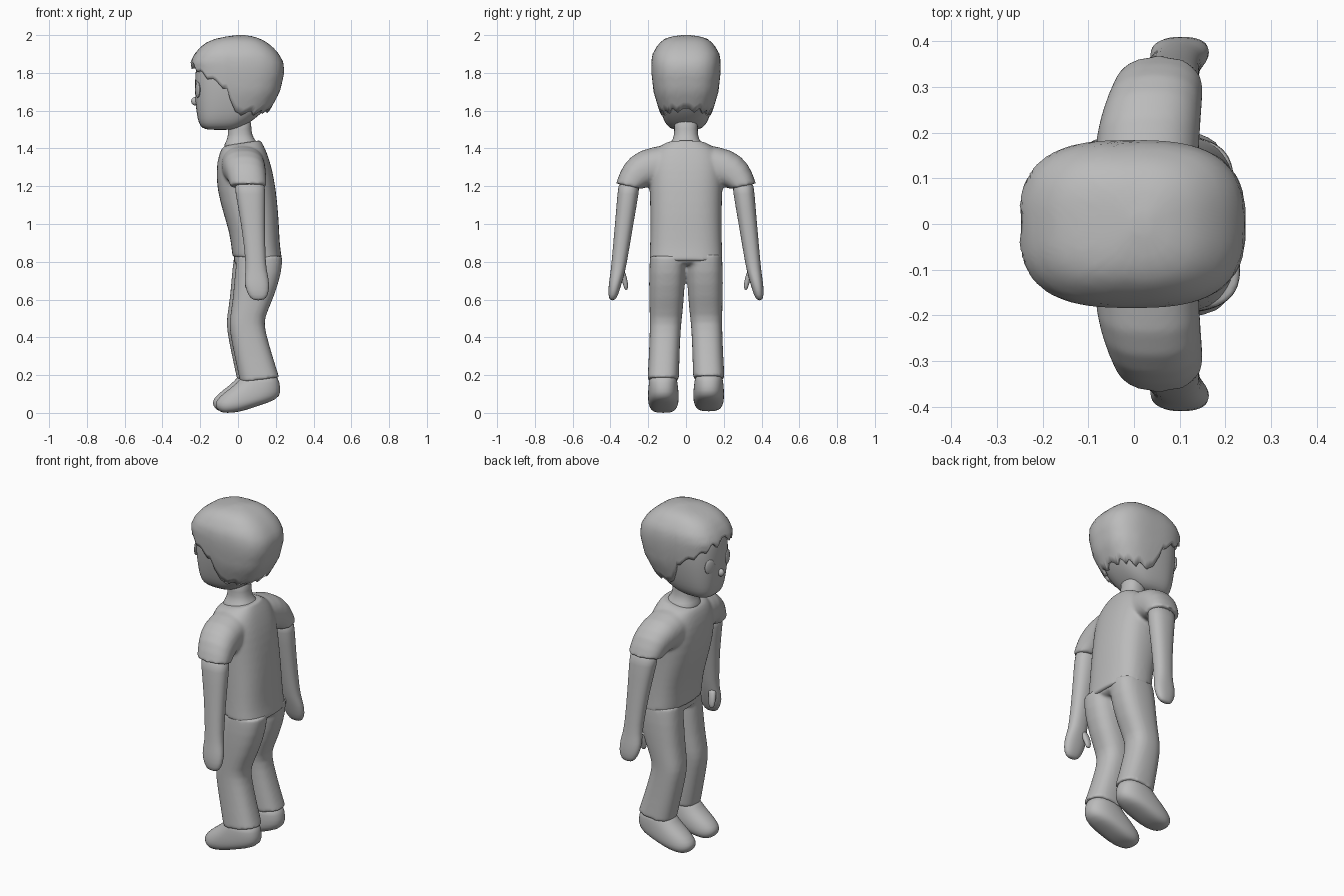
import bpy, bmesh, math
from mathutils import Vector

if "Cube" in bpy.data.objects:
    bpy.data.objects.remove(bpy.data.objects["Cube"])

clay = bpy.data.materials.new("plain grey")
clay.use_nodes = True
clay.diffuse_color = (0.5, 0.5, 0.5, 1)
clay.node_tree.nodes["Principled BSDF"].inputs["Base Color"].default_value = (0.5, 0.5, 0.5, 1)


def unit_curve(a, n):
    """Point on a rounded-box outline at angle a."""
    c, s = math.cos(a), math.sin(a)
    return math.copysign(abs(c) ** (2 / n), c), math.copysign(abs(s) ** (2 / n), s)


def loft(bm, sections, n=2.3, segs=24, slope=(0, 0), mirror=1, shift=(0, 0, 0), sharp=False):
    """Skin sections (z, x0, x1, y0, y1, tilt); slope tips the first and last ring."""
    crease = bm.edges.layers.float.get("crease_edge") or bm.edges.layers.float.new("crease_edge")
    rings = []
    for k, (z, x0, x1, y0, y1, *tilt) in enumerate(sections):
        t = math.radians(tilt[0]) if tilt else 0
        lean = slope[0] if k == 0 else slope[1] if k == len(sections) - 1 else 0
        ring = []
        for i in range(segs):
            u, v = unit_curve(math.tau * i / segs, n)
            x, w = u * (x1 - x0) / 2, v * (y1 - y0) / 2
            p = Vector(((x0 + x1) / 2 + x,
                        mirror * ((y0 + y1) / 2 + w * math.cos(t)),
                        z + w * math.sin(t) + lean * x))
            ring.append(bm.verts.new(p + Vector(shift)))
        rings.append(ring)
    for a, b in zip(rings, rings[1:]):
        for i in range(segs):
            j = (i + 1) % segs
            bm.faces.new((a[i], a[j], b[j], b[i]))
    for ring in (rings[0], rings[-1]):
        cap = bm.faces.new(ring)
        if sharp:
            for e in cap.edges:
                e[crease] = 1


def finish(name, bm, subdivide=1, voxel=0):
    bmesh.ops.recalc_face_normals(bm, faces=bm.faces)
    mesh = bpy.data.meshes.new(name)
    bm.to_mesh(mesh)
    bm.free()
    mesh.materials.append(clay)
    mesh.shade_smooth()
    ob = bpy.data.objects.new(name, mesh)
    bpy.context.scene.collection.objects.link(ob)
    if subdivide:
        ob.modifiers.new("round", 'SUBSURF').levels = subdivide
        ob.modifiers["round"].render_levels = subdivide
    if voxel:
        m = ob.modifiers.new("fuse", 'REMESH')
        m.mode, m.voxel_size, m.use_smooth_shade = 'VOXEL', voxel, True
        s = ob.modifiers.new("relax", 'SMOOTH')
        s.factor, s.iterations = 0.5, 8
    return ob


def wide(rows):
    """Expand (z, x0, x1, half width) to a centred section."""
    return [(z, x0, x1, -w, w) for z, x0, x1, w in rows]


# Shirt: body and short sleeves fused
bm = bmesh.new()
loft(bm, wide([(.815, -.03, .236, .195), (.87, -.035, .224, .192), (.95, -.045, .219, .19),
               (1.05, -.076, .215, .19), (1.18, -.112, .202, .193), (1.29, -.117, .182, .2),
               (1.36, -.104, .16, .19), (1.41, -.085, .14, .15), (1.43, -.06, .12, .1)]),
     n=2.6, slope=(-.1, .15), sharp=True)
for side in (1, -1):
    loft(bm, [(1.31, -.09, .14, -.01, .21, 90), (1.3, -.085, .145, .095, .31, 65),
              (1.26, -.06, .15, .175, .358, 40), (1.2, -.042, .152, .232, .372, 12)],
         mirror=side, sharp=True)
finish("shirt", bm, voxel=.009)

# Trousers: pelvis and two bent legs fused, with one leg set slightly behind
LEGS = {"left": (-1, (.015, 0, 0)), "right": (1, (0, 0, .008))}
bm = bmesh.new()
loft(bm, wide([(.87, -.015, .2, .175), (.82, -.024, .222, .19), (.775, -.03, .224, .19)]), n=2.6)
for side, shift in LEGS.values():
    loft(bm, [(.83, -.02, .22, .005, .19), (.75, -.032, .22, .002, .197), (.6, -.042, .172, .011, .195),
              (.5, -.06, .122, .021, .192), (.44, -.062, .128, .028, .192),
              (.3, -.034, .168, .034, .197), (.175, -.004, .204, .037, .205)],
         n=2.5, mirror=side, shift=shift, slope=(0, .13), sharp=True)
finish("trousers", bm, voxel=.009)

# Shoes, arms and hands
for label, (side, shift) in LEGS.items():
    bm = bmesh.new()
    loft(bm, [(.21, .01, .19, .05, .19), (.16, -.015, .206, .045, .197), (.11, -.085, .214, .038, .202),
              (.07, -.13, .195, .038, .202), (.04, -.137, .1, .042, .198), (.015, -.122, .03, .055, .185),
              (0, -.1, -.04, .08, .16)], mirror=side, shift=shift)
    finish(label + "_shoe", bm)

    bm = bmesh.new()
    loft(bm, [(1.23, -.02, .14, .245, .355), (1.18, -.018, .146, .246, .362), (1, .018, .142, .279, .376),
              (.79, .042, .146, .313, .395), (.74, .038, .156, .325, .4), (.68, .032, .168, .342, .41),
              (.62, .055, .16, .36, .412), (.595, .08, .135, .378, .402)], mirror=side)
    finish(label + "_arm", bm)

    bm = bmesh.new()
    loft(bm, [(.76, .045, .095, .325, .365), (.71, .035, .08, .31, .345), (.67, .035, .075, .305, .33),
              (.65, .045, .065, .31, .325)], segs=12, mirror=side)
    finish(label + "_thumb", bm)

# Neck
bm = bmesh.new()
loft(bm, wide([(1.38, -.085, .125, .1), (1.425, -.072, .112, .09), (1.45, -.056, .082, .066),
               (1.5, -.05, .068, .06), (1.57, -.06, .075, .07)]))
finish("neck", bm)

# Head
bm = bmesh.new()
loft(bm, wide([(1.498, -.15, -.04, .05), (1.505, -.19, .01, .085), (1.535, -.21, .06, .112),
               (1.58, -.219, .12, .13), (1.65, -.228, .185, .148), (1.75, -.23, .222, .166),
               (1.85, -.225, .222, .168), (1.92, -.18, .18, .145), (1.96, -.1, .12, .09)]), n=2.8)
finish("head", bm)


def interp(rows, t):
    """Read a table of rows sorted by first column."""
    for a, b in zip(rows, rows[1:]):
        if t <= b[0]:
            f = max(0, (t - a[0]) / (b[0] - a[0]))
            return [p + (q - p) * f for p, q in zip(a, b)]
    return rows[-1]


# Hair: a shell whose lower edge follows a jagged hairline
outline = [(1.56, -.22, .13, .125), (1.6, -.235, .168, .142), (1.7, -.242, .222, .172),
           (1.8, -.246, .245, .183), (1.857, -.252, .24, .184), (1.9, -.23, .217, .177),
           (1.936, -.2, .185, .157), (1.96, -.168, .155, .138), (1.98, -.122, .12, .113),
           (1.993, -.06, .08, .075), (2, -.005, .035, .02)]
hairline = [(-1, 1.845), (-.9, 1.82), (-.75, 1.79), (-.48, 1.75), (-.19, 1.715), (-.13, 1.66),
            (.05, 1.585), (.7, 1.585), (1, 1.6)]
SEGS, ROWS = 80, 18
bm = bmesh.new()
rings = []
for r in range(ROWS + 1):
    ring = []
    for i in range(SEGS):
        u, v = unit_curve(math.tau * (i + .5) / SEGS, 2.8)
        tooth = (.04 if u < -.9 else .022) * (abs(i % 5 - 2) / 2 - .5)
        low = interp(hairline, u)[1] + tooth
        z = low + (2 - low) * math.sin(r / ROWS * math.pi / 2)
        _, x0, x1, w = interp(outline, z)
        ring.append(bm.verts.new(((x0 + x1) / 2 + u * (x1 - x0) / 2, v * w, z)))
    rings.append(ring)
for a, b in zip(rings, rings[1:]):
    for i in range(SEGS):
        j = (i + 1) % SEGS
        bm.faces.new((a[i], a[j], b[j], b[i]))
bm.faces.new(rings[-1])
hair = finish("hair", bm, subdivide=0)
shell = hair.modifiers.new("thickness", 'SOLIDIFY')
shell.thickness, shell.offset = .018, -1


# Eyes and nose
def blob(name, place, size, turn=0):
    bm = bmesh.new()
    bmesh.ops.create_uvsphere(bm, u_segments=20, v_segments=12, radius=1)
    ob = finish(name, bm, subdivide=0)
    ob.location, ob.scale, ob.rotation_euler = place, size, (0, 0, turn)


for label, (side, _) in LEGS.items():
    blob(label + "_eye", (-.213, side * .082, 1.71), (.01, .034, .042), -side * .3)
blob("nose", (-.228, 0, 1.65), (.02, .018, .022))
